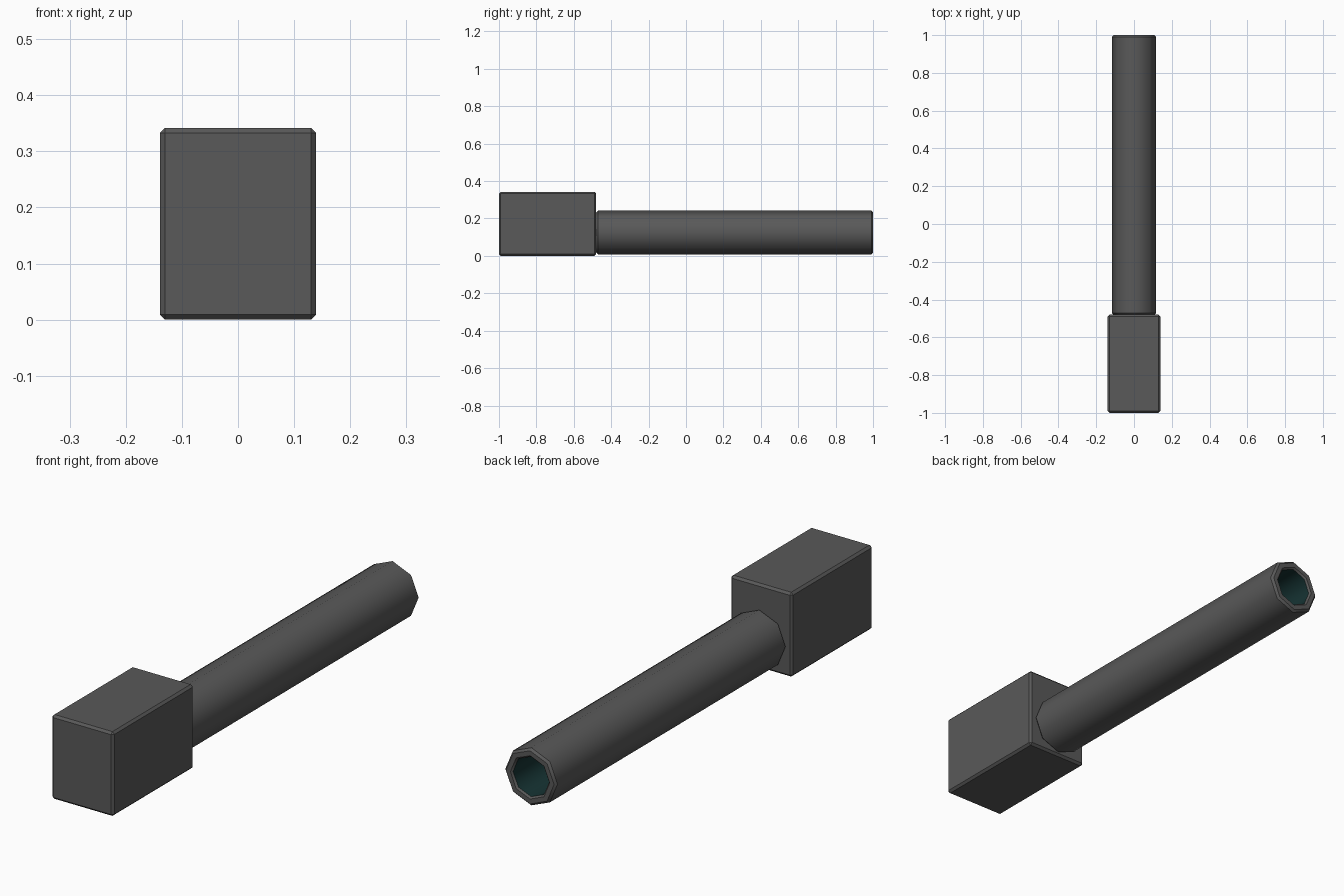
import bpy, bmesh, math

if "Cube" in bpy.data.objects:
    bpy.data.objects.remove(bpy.data.objects["Cube"])


def material(name, rgb):
    m = bpy.data.materials.new(name)
    m.diffuse_color = (*rgb, 1)
    m.use_nodes = True
    m.node_tree.nodes["Principled BSDF"].inputs["Base Color"].default_value = m.diffuse_color
    return m


grey = material("dark grey", (0.1, 0.1, 0.1))
teal = material("dark teal", (0.008, 0.034, 0.034))


def make_object(name, bm, mats):
    mesh = bpy.data.meshes.new(name)
    bmesh.ops.recalc_face_normals(bm, faces=bm.faces[:])
    bm.to_mesh(mesh)
    bm.free()
    ob = bpy.data.objects.new(name, mesh)
    bpy.context.collection.objects.link(ob)
    for m in mats:
        mesh.materials.append(m)
    return ob


# Rear block with a small chamfer on every edge
bm = bmesh.new()
bmesh.ops.create_cube(bm, size=1)
for v in bm.verts:
    v.co.x *= 0.278
    v.co.y = v.co.y * 0.52 - 0.74
    v.co.z = (v.co.z + 0.5) * 0.342
bmesh.ops.bevel(bm, geom=bm.edges[:], offset=0.009, offset_type='OFFSET',
                segments=1, profile=0.5, affect='EDGES')
make_object("rear_block", bm, [grey])

# Eight-sided hollow barrel: rings of (y, radius) from the base, over the rim, into the bore
SIDES, CENTRE_Z = 8, 0.125
profile = [(-0.48, 0.108), (-0.471, 0.117), (0.991, 0.117), (1.0, 0.108),
           (1.0, 0.088), (0.993, 0.081), (-0.44, 0.081)]
bm = bmesh.new()
rings = []
for y, r in profile:
    angles = [2 * math.pi * i / SIDES for i in range(SIDES)]
    rings.append([bm.verts.new((r * math.cos(a), y, CENTRE_Z + r * math.sin(a)))
                  for a in angles])
for k in range(len(rings) - 1):
    for i in range(SIDES):
        j = (i + 1) % SIDES
        f = bm.faces.new((rings[k][i], rings[k][j], rings[k + 1][j], rings[k + 1][i]))
        f.smooth = True
        f.material_index = 1 if k == len(rings) - 2 else 0
bm.faces.new(rings[0])
bm.faces.new(rings[-1]).material_index = 1

# Keep the ring edges crisp while the long sides shade smoothly
for e in bm.edges:
    if abs(e.verts[0].co.y - e.verts[1].co.y) < 1e-5:
        e.smooth = False
make_object("barrel", bm, [grey, teal])
